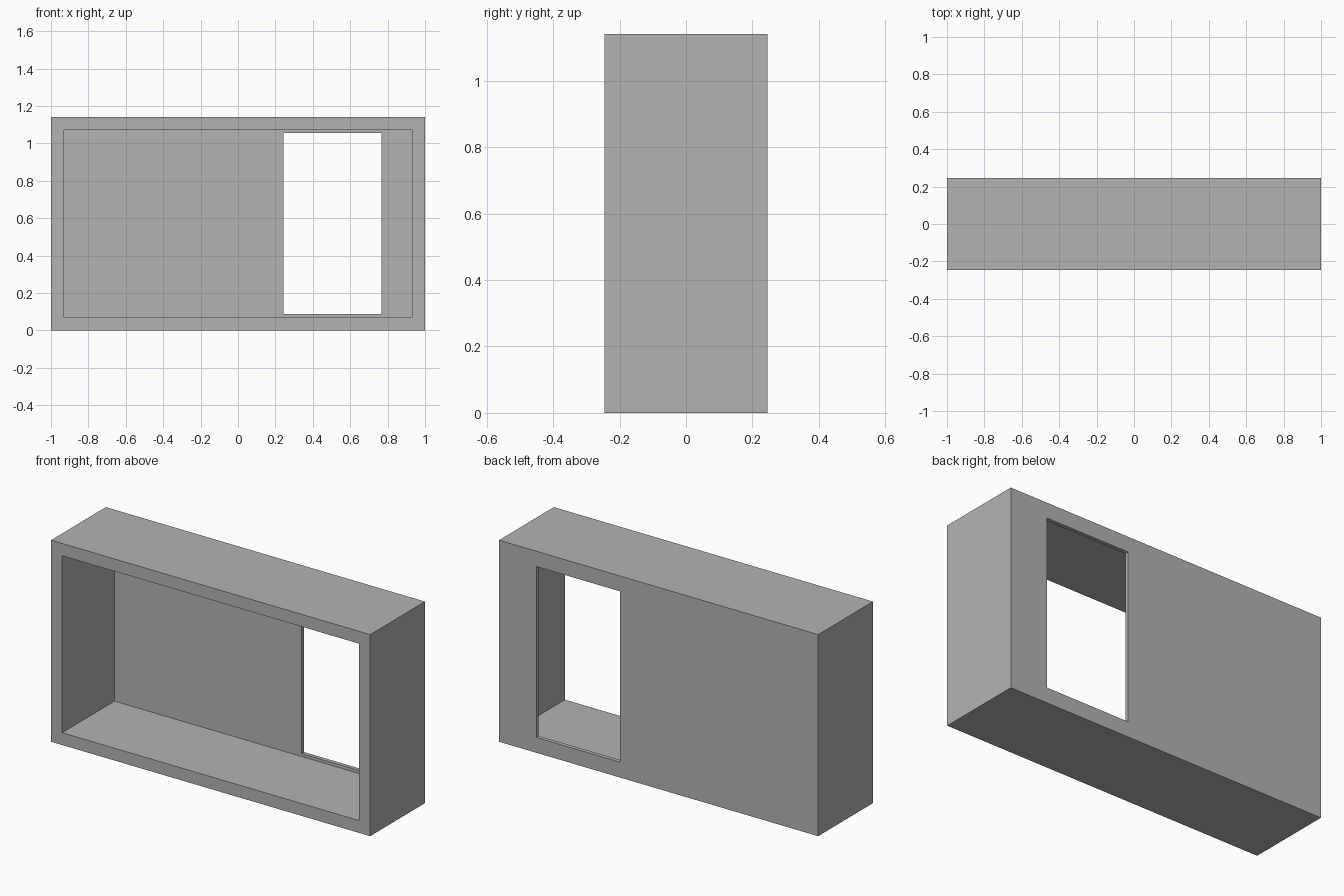
import bpy

if "Cube" in bpy.data.objects:
    bpy.data.objects.remove(bpy.data.objects["Cube"], do_unlink=True)

WIDTH, DEPTH, HEIGHT = 2.0, 0.49, 1.142
WALL, BACK = 0.07, 0.022
FRONT_Y, BACK_Y = -DEPTH / 2, DEPTH / 2

grey = bpy.data.materials.new("plain grey")
grey.use_nodes = True
colour = (0.45, 0.45, 0.45, 1)
grey.diffuse_color = colour
grey.node_tree.nodes["Principled BSDF"].inputs["Base Color"].default_value = colour


def box(name, low, high):
    """Axis-aligned box between two corners."""
    centre = [(a + b) / 2 for a, b in zip(low, high)]
    bpy.ops.mesh.primitive_cube_add(size=1, location=centre)
    obj = bpy.context.object
    obj.name = name
    obj.scale = [b - a for a, b in zip(low, high)]
    bpy.ops.object.transform_apply(location=True, rotation=False, scale=True)
    obj.data.materials.append(grey)
    return obj


def cut(target, cutter):
    """Subtract the cutter from the target and remove it."""
    cutter.hide_render = True
    mod = target.modifiers.new("cut", "BOOLEAN")
    mod.operation = "DIFFERENCE"
    mod.solver = "EXACT"
    mod.object = cutter
    bpy.context.view_layer.objects.active = target
    bpy.ops.object.modifier_apply(modifier=mod.name)
    bpy.data.objects.remove(cutter, do_unlink=True)


# Outer shell
shell = box("open_box_frame", (-WIDTH / 2, FRONT_Y, 0), (WIDTH / 2, BACK_Y, HEIGHT))

# Recess open to the front, leaving a thin back panel
cut(shell, box("recess_cutter",
               (-WIDTH / 2 + WALL, FRONT_Y - 0.1, WALL),
               (WIDTH / 2 - WALL, BACK_Y - BACK, HEIGHT - WALL)))

# Tall opening through the back panel
cut(shell, box("opening_cutter",
               (0.243, BACK_Y - 0.1, 0.087),
               (0.767, BACK_Y + 0.1, 1.055)))
